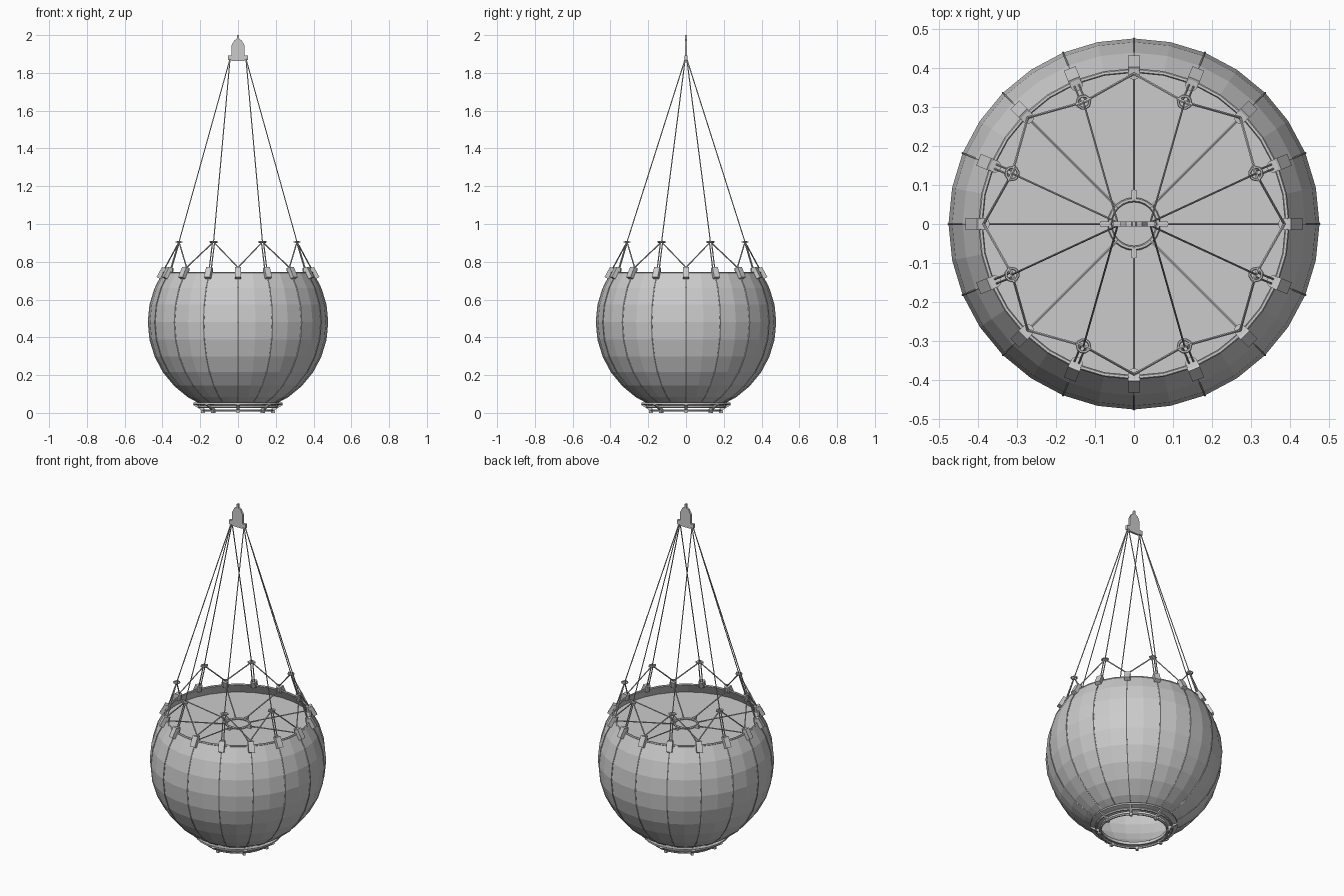
import bpy, bmesh, math
from mathutils import Vector, Matrix

if "Cube" in bpy.data.objects:
    bpy.data.objects.remove(bpy.data.objects["Cube"])

C, R = 0.48, 0.475          # shell centre height and radius
TAU = math.tau


def finish(name, bm):
    bmesh.ops.recalc_face_normals(bm, faces=bm.faces[:])
    me = bpy.data.meshes.new(name)
    bm.to_mesh(me)
    bm.free()
    ob = bpy.data.objects.new(name, me)
    bpy.context.collection.objects.link(ob)
    return ob


def polar(r, a, z):
    return Vector((r * math.cos(a), r * math.sin(a), z))


def rod(bm, a, b, r, n=6):
    a, b = Vector(a), Vector(b)
    m = Matrix.Translation((a + b) / 2) @ (b - a).to_track_quat('Z', 'Y').to_matrix().to_4x4()
    bmesh.ops.create_cone(bm, cap_ends=True, segments=n, radius1=r, radius2=r,
                          depth=(b - a).length, matrix=m)


def box(bm, loc, size, a=0.0, tilt=0.0):
    m = (Matrix.Translation(loc) @ Matrix.Rotation(a, 4, 'Z')
         @ Matrix.Rotation(tilt, 4, 'Y') @ Matrix.Diagonal((*size, 1)))
    bmesh.ops.create_cube(bm, size=1, matrix=m)


def lathe(bm, prof, n, closed=False, m=Matrix()):
    rows = [[bm.verts.new(m @ polar(r, TAU * i / n, z)) for i in range(n)] for r, z in prof]
    pairs = list(zip(rows, rows[1:])) + ([(rows[-1], rows[0])] if closed else [])
    for p, q in pairs:
        for i in range(n):
            j = (i + 1) % n
            bm.faces.new((p[i], p[j], q[j], q[i]))


def torus(bm, r, z, t, n=32, k=6, m=Matrix()):
    lathe(bm, [(r + t * math.cos(TAU * i / k), z + t * math.sin(TAU * i / k))
               for i in range(k)], n, True, m)


# Faceted fabric shell, open at top and bottom
arc = [math.radians(11.25 * k) for k in range(-6, 4)]
prof = [(R * math.cos(t), C + R * math.sin(t)) for t in arc]
bm = bmesh.new()
inner = [(r * 0.987, C + (z - C) * 0.987) for r, z in prof]
inner[-1] = (prof[-1][0] - 0.008, prof[-1][1])
lathe(bm, prof + inner[::-1], 32, True)
finish("bucket_shell", bm)

# Disc closing the bucket just below the rim
bm = bmesh.new()
bmesh.ops.create_cone(bm, cap_ends=True, segments=32, radius1=0.415, radius2=0.415,
                      depth=0.006, matrix=Matrix.Translation((0, 0, 0.685)))
finish("inner_disc", bm)

# Rim cord
bm = bmesh.new()
torus(bm, 0.393, 0.742, 0.006)
finish("rim_cord", bm)

# Seam ropes down the shell
bm = bmesh.new()
for i in range(16):
    a = TAU * i / 16
    for (r0, z0), (r1, z1) in zip(prof, prof[1:]):
        rod(bm, polar(r0, a, z0), polar(r1, a, z1), 0.003)
finish("seam_ropes", bm)

# Bottom collar, lower hoop and their clips
bm = bmesh.new()
lathe(bm, [(0.18, 0.03), (0.235, 0.045), (0.235, 0.054), (0.18, 0.042)], 32, True)
finish("bottom_collar", bm)
bm = bmesh.new()
torus(bm, 0.182, 0.013, 0.007)
torus(bm, 0.205, 0.032, 0.007)
finish("bottom_hoops", bm)
bm = bmesh.new()
for i in range(8):
    a = TAU * i / 8
    box(bm, polar(0.205, a, 0.03), (0.07, 0.014, 0.014), a, -0.55)
    box(bm, polar(0.185, a, 0.008), (0.02, 0.014, 0.016), a)
finish("bottom_clips", bm)

# Rim clips: outer tab, tilted with the shell, plus an inner barrel
bm = bmesh.new()
for i in range(16):
    a = TAU * i / 16
    box(bm, polar(0.407, a, 0.741), (0.022, 0.032, 0.06), a, -0.5)
    rod(bm, polar(0.39, a, 0.735), polar(0.385, a, 0.768), 0.016, 10)
finish("rim_clips", bm)

# Suspension: eight links, each with two slanted legs and a double upright
legs, links, cables = bmesh.new(), bmesh.new(), bmesh.new()
for i in range(8):
    a = TAU * (i + 0.5) / 8
    top = polar(0.338, a, 0.905)
    for s in (-1, 1):
        rod(legs, top, polar(0.385, a + s * TAU / 16, 0.77), 0.0035)
        side = polar(0.006 * s, a + math.pi / 2, 0)
        rod(legs, top + side, polar(0.383, a, 0.765) + side, 0.003)
    m = Matrix.Translation(top) @ Matrix.Rotation(a, 4, 'Z')
    torus(links, 0.016, 0, 0.004, 10, 6, m)
    t = polar(0.021, a + math.pi / 2, 0)
    rod(links, top - t, top + t, 0.005)
    sx = 1 if top.x > 0 else -1
    rod(cables, top, (0.042 * sx, 0.004 * (1 if top.y > 0 else -1), 1.875), 0.0028)
finish("bridle_legs", legs)
finish("bridle_links", links)
finish("suspension_cables", cables)

# Central ring on the disc, with lugs and spokes to the rim
bm = bmesh.new()
torus(bm, 0.062, 0.695, 0.006, 24)
for i in range(4):
    a = TAU * i / 4
    box(bm, polar(0.075, a, 0.696), (0.024, 0.014, 0.016), a)
finish("center_ring", bm)
bm = bmesh.new()
for i in range(8):
    a = TAU * i / 8
    rod(bm, polar(0.06, a, 0.697), polar(0.388, a, 0.742), 0.0035)
finish("inner_spokes", bm)

# Top plate with pointed tip, and cable lugs
bm = bmesh.new()
half = [(0.034, 1.862), (0.034, 1.945), (0.02, 1.972), (0.007, 1.978), (0.004, 2.0)]
outline = half + [(-x, z) for x, z in half[::-1]]
f = bm.faces.new([bm.verts.new((x, -0.006, z)) for x, z in outline])
ext = bmesh.ops.extrude_face_region(bm, geom=[f])
bmesh.ops.translate(bm, vec=(0, 0.012, 0),
                    verts=[v for v in ext['geom'] if isinstance(v, bmesh.types.BMVert)])
finish("top_plate", bm)
bm = bmesh.new()
for s in (-1, 1):
    box(bm, (0.042 * s, 0, 1.88), (0.022, 0.014, 0.026))
finish("cable_lugs", bm)
